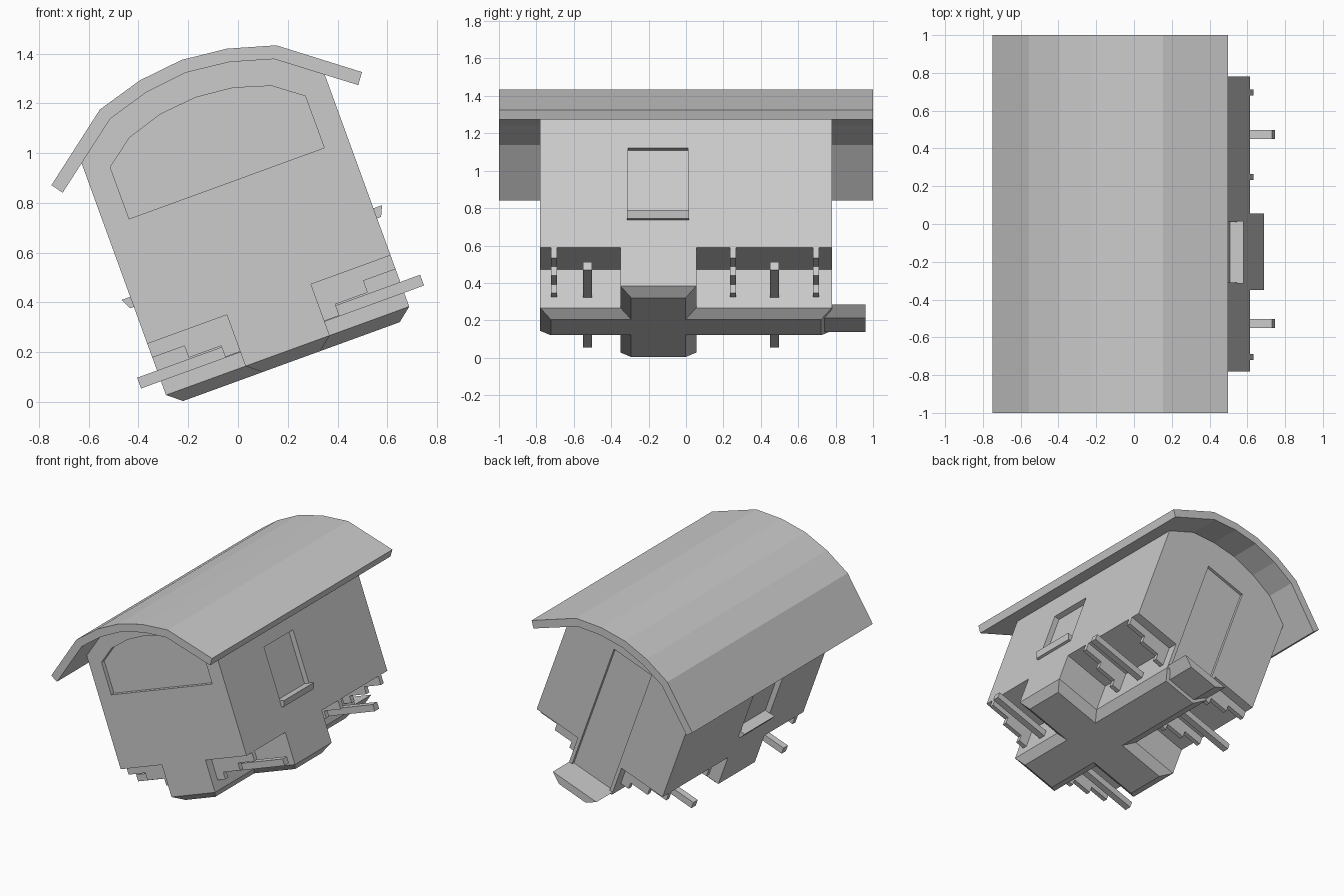
import bpy, bmesh, math
from mathutils import Matrix

if "Cube" in bpy.data.objects:
    bpy.data.objects.remove(bpy.data.objects["Cube"])

# The wagon is built upright, then tilted 20 degrees onto one lower edge.
TILT = Matrix.Rotation(math.radians(-20), 4, 'Y') @ Matrix.Translation((0.2575, 0, 0))


def loft(name, loop_a, loop_b):
    """Closed solid between two matching loops of points."""
    bm = bmesh.new()
    a = [bm.verts.new(p) for p in loop_a]
    b = [bm.verts.new(p) for p in loop_b]
    bm.faces.new(a)
    bm.faces.new(b[::-1])
    n = len(a)
    for i in range(n):
        bm.faces.new((a[i], b[i], b[(i + 1) % n], a[(i + 1) % n]))
    bmesh.ops.recalc_face_normals(bm, faces=bm.faces)
    me = bpy.data.meshes.new(name)
    bm.to_mesh(me)
    bm.free()
    ob = bpy.data.objects.new(name, me)
    bpy.context.collection.objects.link(ob)
    ob.matrix_world = TILT
    return ob


def prism(name, profile, y0, y1):
    return loft(name, [(x, y0, z) for x, z in profile], [(x, y1, z) for x, z in profile])


def box(name, x0, x1, y0, y1, z0, z1):
    return prism(name, [(x0, z0), (x1, z0), (x1, z1), (x0, z1)], y0, y1)


def mirrored(half):
    """Half profile on +x, ending on the centre line, made symmetric."""
    return half + [(-x, z) for x, z in reversed(half) if x > 0]


def sided(profile, s):
    return [(x * s, z) for x, z in profile]


# Body with arched gables
body = prism("body", mirrored([(0.52, 0.125), (0.52, 1.118), (0.35, 1.247),
                               (0.178, 1.297), (0, 1.317)]), -0.78, 0.78)

# Cutters: wheel notches, side windows, front window, door
cutters = []
for s in (-1, 1):
    for y0, y1 in ((-0.9, -0.35), (0.055, 0.9)):
        cutters.append(box("notch_cutter", s * 0.18, s * 0.7, y0, y1, 0.0, 0.344))
    cutters.append(box("window_cutter", s * 0.483, s * 0.6, -0.31, 0.01, 0.51, 0.909))
cutters.append(prism("front_window_cutter", mirrored(
    [(0.417, 0.841), (0.417, 1.062), (0.304, 1.147), (0.155, 1.193), (0, 1.208)]), -0.9, -0.75))
cutters.append(box("door_cutter", -0.155, 0.155, 0.76, 0.9, 0.145, 1.095))
for c in cutters:
    c.hide_render = True
    mod = body.modifiers.new("cut", 'BOOLEAN')
    mod.operation = 'DIFFERENCE'
    mod.solver = 'EXACT'
    mod.object = c
bpy.context.view_layer.update()
cut_mesh = bpy.data.meshes.new_from_object(body.evaluated_get(bpy.context.evaluated_depsgraph_get()))
body.modifiers.clear()
body.data = cut_mesh
for c in cutters:
    bpy.data.objects.remove(c)

# Curved roof with overhanging eaves
outer = [(0.664, 1.075), (0.377, 1.294), (0.186, 1.349), (0, 1.369)]
inner = [(0.632, 1.031), (0.35, 1.245), (0.178, 1.295), (0, 1.315)]
prism("roof", mirrored(outer) + mirrored(inner)[::-1], -1, 1)


# Tapered cross-shaped underside
def cross(d, z):
    x0, x1, y0, y1, ya, yb = 0.18 - d, 0.52 - d, -0.35 + d, 0.055 - d, -0.78 + d, 0.78 - d
    right = [(x0, ya), (x0, y0), (x1, y0), (x1, y1), (x0, y1), (x0, yb)]
    return [(x, y, z) for x, y in right + [(-x, y) for x, y in right[::-1]]]


loft("chassis", cross(0, 0.125), cross(0.057, 0.079))

# Doorstep at the back
prism("doorstep", [(0.18, 0.145), (0.11, 0.092), (-0.11, 0.092), (-0.18, 0.145)], 0.74, 0.96)

# Window sills, axles and stepped axle brackets on both sides
bracket = [(0.175, 0.35), (0.52, 0.344), (0.52, 0.285), (0.383, 0.285), (0.383, 0.235),
           (0.244, 0.235), (0.244, 0.187), (0.175, 0.187)]
sill = [(0.483, 0.545), (0.557, 0.545), (0.537, 0.502), (0.483, 0.502)]
for s, side in ((-1, "left"), (1, "right")):
    prism(side + "_window_sill", sided(sill, s), -0.315, 0.017)
    for y, end in ((-0.527, "front"), (0.473, "rear")):
        box(f"{side}_{end}_axle", s * 0.17, s * 0.605, y - 0.024, y + 0.024, 0.184, 0.23)
    for i, y in enumerate((-0.705, 0.25, 0.695)):
        prism(f"{side}_axle_bracket_{i + 1}", sided(bracket, s), y - 0.016, y + 0.016)
